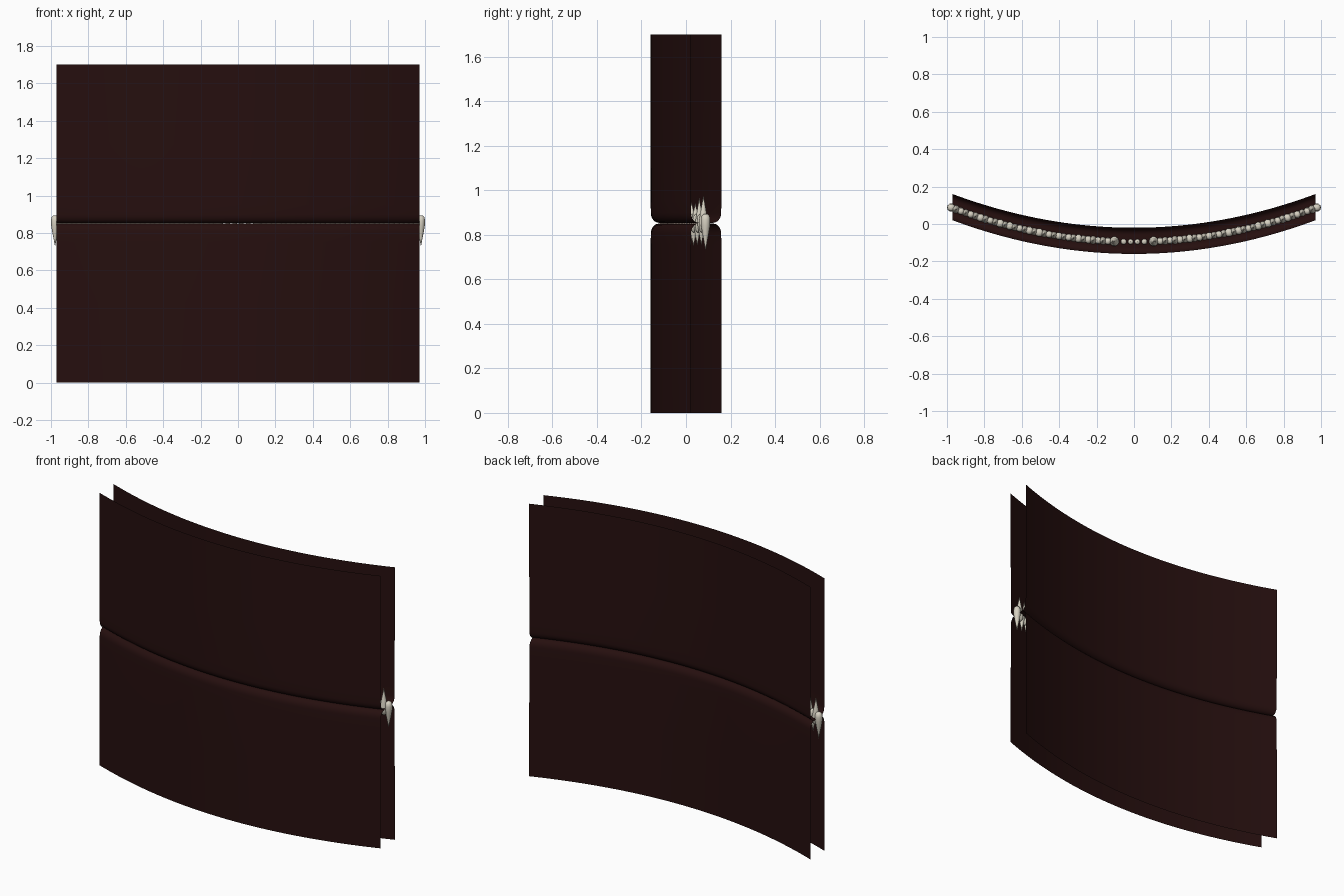
import bpy, bmesh, math, random

if "Cube" in bpy.data.objects:
    bpy.data.objects.remove(bpy.data.objects["Cube"])

random.seed(4)
HALF = 0.97          # half width of the lips
SEAM = 0.852         # height where the lips meet
BOW = 0.18           # how far the ends sweep back


def material(name, rgb):
    m = bpy.data.materials.new(name)
    m.diffuse_color = (*rgb, 1)
    m.use_nodes = True
    m.node_tree.nodes["Principled BSDF"].inputs["Base Color"].default_value = m.diffuse_color
    return m


lip_mat = material("dark red flesh", (0.019, 0.0047, 0.0045))
tooth_mat = material("ivory", (0.68, 0.64, 0.54))


def bow(x):
    return BOW * (x / HALF) ** 2


def finish(bm, name, mat):
    bmesh.ops.recalc_face_normals(bm, faces=bm.faces)
    for f in bm.faces:
        f.smooth = True
    me = bpy.data.meshes.new(name)
    bm.to_mesh(me)
    bm.free()
    me.materials.append(mat)
    ob = bpy.data.objects.new(name, me)
    bpy.context.collection.objects.link(ob)
    return ob


def lip(name, sign, height):
    """Folded sheet: front wall, rounded edge at the seam, back wall."""
    ry, rz = 0.035, 0.045
    front = [(-0.16, height), (-0.16, height * 0.5), (-0.159, 0.1)]
    for i in range(7):
        a = math.radians(90 * i / 6)
        front.append((-0.158 + ry * (1 - math.cos(a)),
                      0.002 + rz * (1 - math.sin(a))))
    profile = front + [(-0.18 - y, z) for y, z in reversed(front)]
    bm = bmesh.new()
    steps = 48
    rows = []
    for i in range(steps + 1):
        x = -HALF + 2 * HALF * i / steps
        rows.append([bm.verts.new((x, y + bow(x), SEAM + sign * z))
                     for y, z in profile])
    for a, b in zip(rows, rows[1:]):
        for j in range(len(profile) - 1):
            bm.faces.new((a[j], b[j], b[j + 1], a[j + 1]))
    ob = finish(bm, name, lip_mat)
    # walls face outward, away from the fold
    if ob.data.polygons[0].normal.y > 0:
        ob.data.flip_normals()


def add_tooth(bm, x, radius, root, tip):
    """Rounded root tapering to a point; root and tip are heights."""
    profile = [(0.0, 0.45), (0.05, 0.85), (0.16, 1.0), (0.32, 0.95),
               (0.55, 0.66), (0.8, 0.3), (0.96, 0.08)]
    n = 10
    y = bow(x) - 0.095
    rings = []
    for t, r in profile:
        z = root + (tip - root) * t
        rings.append([bm.verts.new((x + radius * r * math.cos(2 * math.pi * k / n),
                                    y + radius * r * math.sin(2 * math.pi * k / n), z))
                      for k in range(n)])
    for a, b in zip(rings, rings[1:]):
        for k in range(n):
            m = (k + 1) % n
            bm.faces.new((a[k], a[m], b[m], b[k]))
    for ring, z in ((rings[0], root), (rings[-1], tip)):
        c = bm.verts.new((x, y, z))
        for k in range(n):
            bm.faces.new((ring[k], ring[(k + 1) % n], c))


def teeth(name, root, incisor_tip, canine_tip, molar_tip, shift):
    bm = bmesh.new()
    # position, radius and tip: small incisors, canine, then the long side row
    row = [(0.018, 0.015, incisor_tip), (0.055, 0.016, incisor_tip),
           (0.105, 0.026, canine_tip)]
    count = 17
    for i in range(count):
        x = 0.14 + (0.978 - 0.14) * i / (count - 1) - shift
        tip = molar_tip + (canine_tip - molar_tip) * random.uniform(0, 0.9)
        row.append((x, random.uniform(0.019, 0.023), tip))
    x, _, _ = row[-1]
    row[-1] = (x, 0.022, canine_tip)
    for x, r, tip in row:
        for s in (-1, 1):
            add_tooth(bm, s * x, r, root, tip)
    finish(bm, name, tooth_mat)


lip("upper_lip", 1, 1.70 - SEAM)
lip("lower_lip", -1, SEAM)
teeth("upper_teeth", 0.893, 0.80, 0.73, 0.77, 0.0)
teeth("lower_teeth", 0.81, 0.90, 0.975, 0.93, 0.026)
